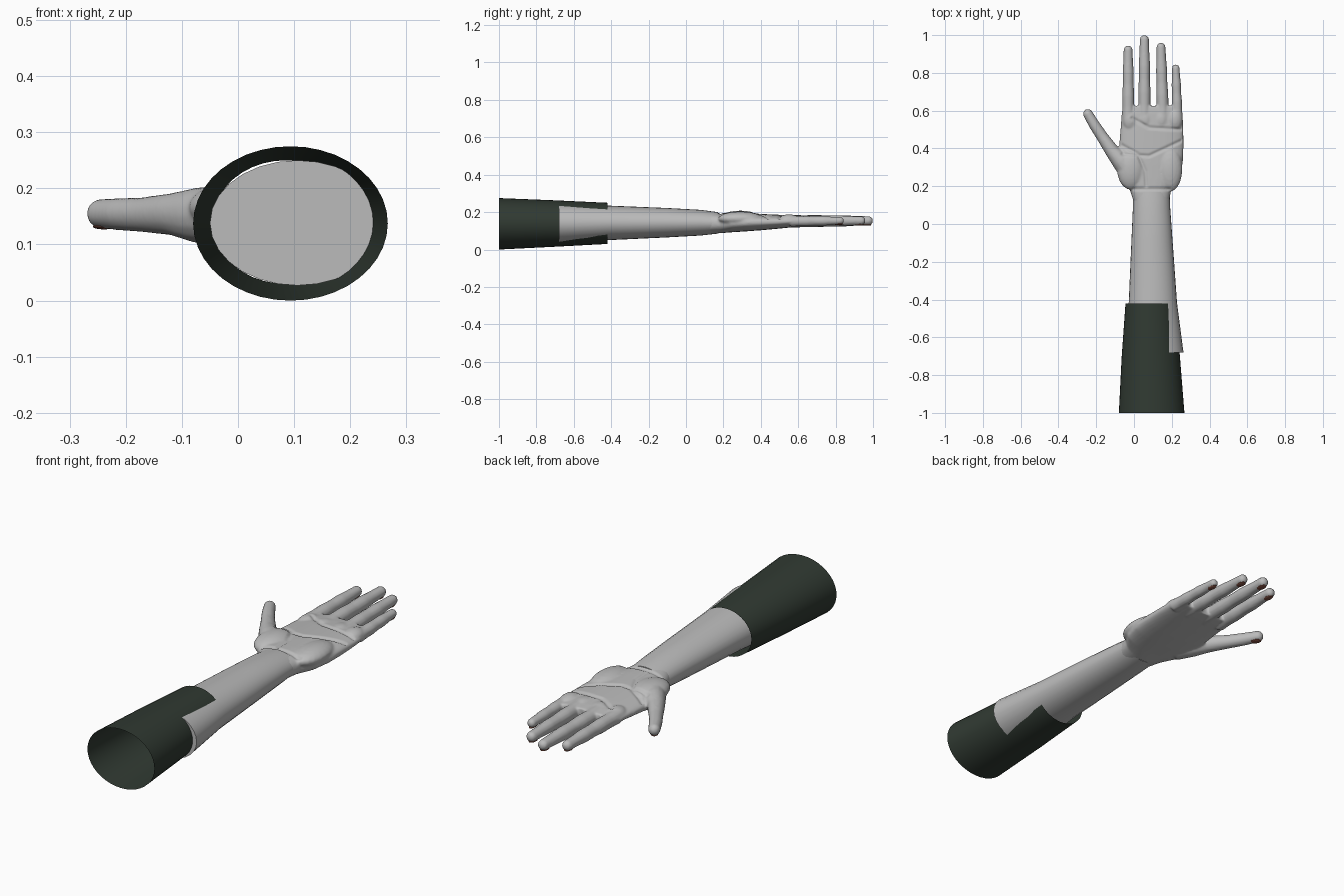
import bpy, bmesh
from math import sin, cos, pi, copysign
from mathutils import Vector, Matrix, geometry

cube = bpy.data.objects.get("Cube")
if cube:
    bpy.data.objects.remove(cube)


def material(name, color):
    m = bpy.data.materials.new(name)
    m.use_nodes = True
    m.diffuse_color = (*color, 1)
    bsdf = m.node_tree.nodes["Principled BSDF"]
    bsdf.inputs["Base Color"].default_value = (*color, 1)
    bsdf.inputs["Roughness"].default_value = 0.7
    return m


skin = material("pale grey skin", (0.5, 0.5, 0.5))
cloth = material("dark green cloth", (0.03, 0.042, 0.032))
nail_color = material("reddish brown nail", (0.22, 0.08, 0.055))


def bridge(bm, rings, caps):
    n = len(rings[0])
    for a, b in zip(rings, rings[1:]):
        for i in range(n):
            j = (i + 1) % n
            bm.faces.new((a[i], a[j], b[j], b[i]))
    if caps:
        bm.faces.new(rings[0])
        bm.faces.new(rings[-1])


def loft(bm, rows, caps=True, n=32, power=1.0):
    """Rounded sections along y, each row: y, left, right, bottom, top."""
    rings = []
    for y, x0, x1, z0, z1 in rows:
        ring = []
        for i in range(n):
            c, s = cos(2 * pi * i / n), sin(2 * pi * i / n)
            x = copysign(abs(c) ** power, c) * (x1 - x0) / 2
            z = copysign(abs(s) ** power, s) * (z1 - z0) / 2
            ring.append(bm.verts.new(((x0 + x1) / 2 + x, y, (z0 + z1) / 2 + z)))
        rings.append(ring)
    bridge(bm, rings, caps)


def ball(bm, center, size, turn=Matrix()):
    mat = Matrix.Translation(center) @ turn @ Matrix.Diagonal((*size, 1))
    bmesh.ops.create_uvsphere(bm, u_segments=20, v_segments=12, radius=1, matrix=mat)


def tube(bm, points, radii, n=16):
    """Round limb through points, with a ball at the tip."""
    rings = []
    for k, p in enumerate(points):
        d = (points[min(k + 1, len(points) - 1)] - points[max(k - 1, 0)]).normalized()
        side = d.cross(Vector((0, 0, 1))).normalized()
        up = side.cross(d)
        rings.append([bm.verts.new(p + radii[k] * (cos(2 * pi * i / n) * side + sin(2 * pi * i / n) * up))
                      for i in range(n)])
    bridge(bm, rings, True)
    ball(bm, points[-1], [radii[-1]] * 3)


def finish(bm, name, mat):
    bmesh.ops.recalc_face_normals(bm, faces=bm.faces)
    me = bpy.data.meshes.new(name)
    bm.to_mesh(me)
    bm.free()
    ob = bpy.data.objects.new(name, me)
    bpy.context.collection.objects.link(ob)
    me.materials.append(mat)
    bpy.ops.object.select_all(action='DESELECT')
    ob.select_set(True)
    bpy.context.view_layer.objects.active = ob
    bpy.ops.object.shade_smooth_by_angle()
    return ob


# Sleeve: open tapered tube
bm = bmesh.new()
loft(bm, [(-1, -0.08, 0.267, 0.0, 0.275),
          (-0.7, -0.065, 0.243, 0.015, 0.263),
          (-0.42, -0.045, 0.215, 0.03, 0.25)], caps=False, n=40)
finish(bm, "sleeve", cloth)

# Forearm, its cut end closed inside the sleeve
bm = bmesh.new()
loft(bm, [(-0.68, -0.05, 0.262, 0.027, 0.25),
          (-0.42, -0.028, 0.228, 0.05, 0.235),
          (-0.1, -0.014, 0.205, 0.065, 0.222),
          (0.08, -0.006, 0.192, 0.075, 0.212),
          (0.17, -0.004, 0.188, 0.085, 0.2)], n=28)
finish(bm, "forearm", skin)

# Palm
hand = bmesh.new()
loft(hand, [(0.1, 0.004, 0.182, 0.085, 0.2),
            (0.18, -0.022, 0.197, 0.087, 0.196),
            (0.24, -0.066, 0.24, 0.092, 0.195),
            (0.32, -0.086, 0.258, 0.097, 0.193),
            (0.4, -0.08, 0.262, 0.103, 0.19),
            (0.5, -0.072, 0.262, 0.112, 0.186),
            (0.58, -0.066, 0.257, 0.12, 0.181),
            (0.625, -0.06, 0.252, 0.126, 0.176)], power=0.85)
# Fleshy mounds at the thumb, the outer edge and below the fingers
ball(hand, (-0.015, 0.29, 0.165), (0.075, 0.11, 0.043))
ball(hand, (0.19, 0.29, 0.165), (0.066, 0.12, 0.038))
for x in (-0.02, 0.06, 0.145, 0.215):
    ball(hand, (x, 0.55, 0.158), (0.042, 0.06, 0.03))

# Fingers: base x, tip x, tip y, base radius
nails = []
bulge = (1.0, 0.92, 0.95, 0.85, 0.88, 0.76, 0.7)
for name, bx, tx, ty, r in (("index", -0.03, -0.031, 0.945, 0.034),
                            ("middle", 0.055, 0.055, 1.0, 0.035),
                            ("ring", 0.153, 0.143, 0.96, 0.034),
                            ("little", 0.23, 0.221, 0.845, 0.029)):
    base = Vector((bx, 0.56, 0.151))
    tip = Vector((tx, ty - r * bulge[-1], 0.154))
    pts = [base.lerp(tip, k / 6) for k in range(7)]
    tube(hand, pts, [r * b for b in bulge])
    nails.append((name, tip, tip - base, r * bulge[-1]))

# Thumb
pts = [Vector(p) for p in ((-0.02, 0.27, 0.15), (-0.07, 0.335, 0.152), (-0.115, 0.385, 0.154),
                           (-0.17, 0.465, 0.153), (-0.21, 0.525, 0.154), (-0.244, 0.583, 0.155))]
tube(hand, pts, (0.055, 0.05, 0.038, 0.031, 0.029, 0.026))
nails.append(("thumb", pts[-1], pts[-1] - pts[-2], 0.026))

# Fuse the hand into one soft surface
ob = finish(hand, "hand", skin)
mod = ob.modifiers.new("fuse", 'REMESH')
mod.mode = 'VOXEL'
mod.voxel_size = 0.006
soft = ob.modifiers.new("soften", 'SMOOTH')
soft.factor = 0.5
soft.iterations = 4
fused = bpy.data.meshes.new_from_object(ob.evaluated_get(bpy.context.evaluated_depsgraph_get()))
ob.modifiers.clear()
ob.data = fused

# Press the palm creases into the upper side
creases = [[(-0.07, 0.42), (0.02, 0.37), (0.06, 0.28), (0.065, 0.2)],
           [(-0.06, 0.37), (0.08, 0.36), (0.25, 0.44)],
           [(-0.01, 0.56), (0.08, 0.51), (0.25, 0.5)],
           [(0.0, 0.185), (0.19, 0.185)]]
lines = [(Vector(a), Vector(b)) for c in creases for a, b in zip(c, c[1:])]
for v in fused.vertices:
    if v.co.z > 0.165 and v.co.y < 0.6:
        p = v.co.xy
        near = 1.0
        for a, b in lines:
            q, t = geometry.intersect_point_line(p, a, b)
            q = a.lerp(b, min(max(t, 0), 1))
            near = min(near, (p - q).length)
        v.co.z -= 0.007 * max(0, 1 - near / 0.013)
fused.polygons.foreach_set("use_smooth", [True] * len(fused.polygons))

# Nails on the underside of each fingertip
for name, tip, d, r in nails:
    d = d.normalized()
    turn = d.xy.angle_signed(Vector((0, 1)))
    bm = bmesh.new()
    center = tip - d * 0.01 - Vector((0, 0, r * 0.88))
    ball(bm, center, (r * 0.66, 0.027, 0.005), Matrix.Rotation(turn, 4, 'Z'))
    finish(bm, name + "_nail", nail_color)
